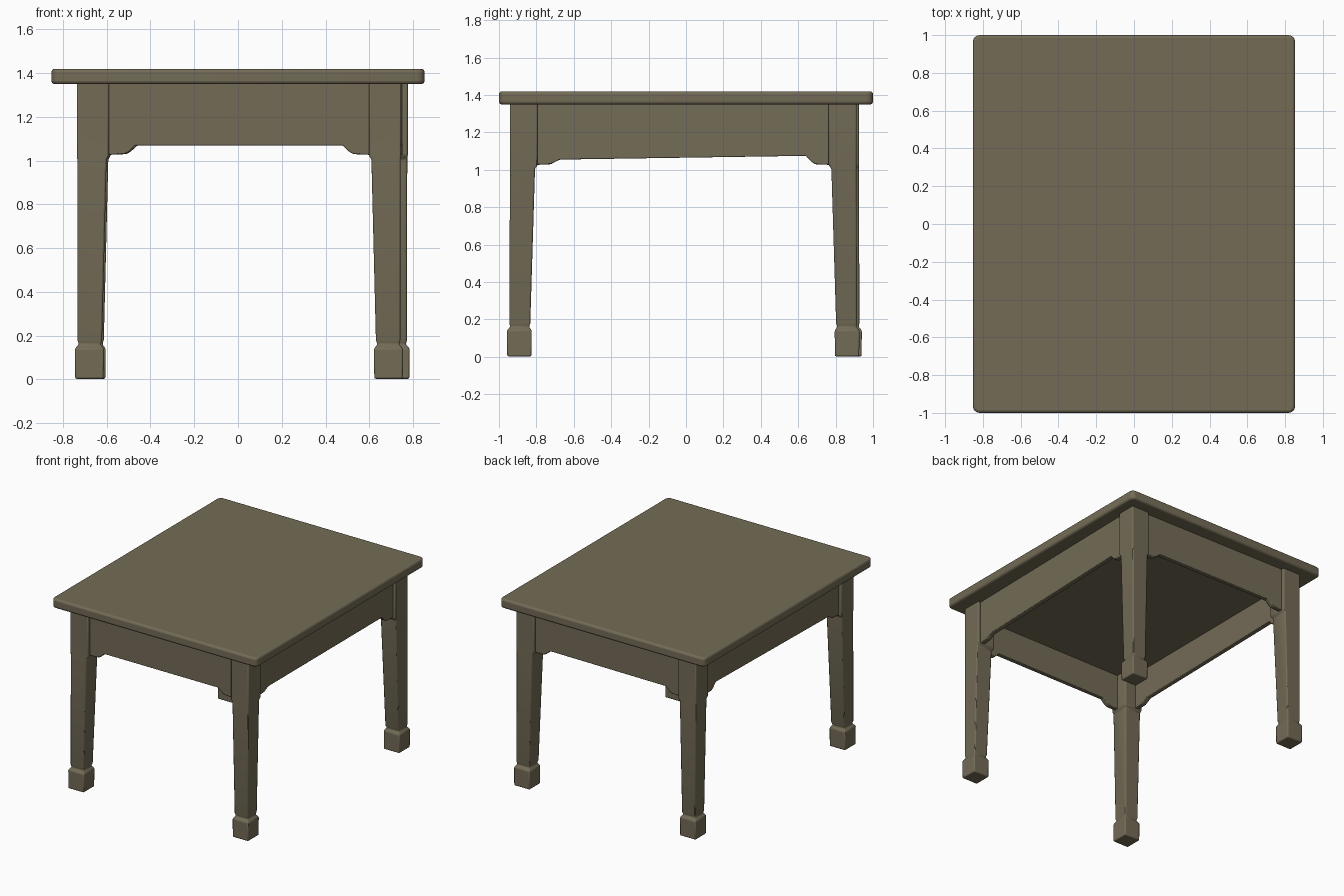
import bpy, bmesh, math
from mathutils import Vector

cube = bpy.data.objects.get("Cube")
if cube:
    bpy.data.objects.remove(cube, do_unlink=True)

# One weathered wood colour
wood = bpy.data.materials.new("olive_brown_wood")
wood.use_nodes = True
colour = (0.172, 0.148, 0.094, 1)
wood.diffuse_color = colour
bsdf = wood.node_tree.nodes["Principled BSDF"]
bsdf.inputs["Base Color"].default_value = colour
bsdf.inputs["Roughness"].default_value = 0.8


def loft(name, rings, bevel, segments=2):
    """Skin matching rings of points, cap both ends and soften the edges."""
    bm = bmesh.new()
    loops = [[bm.verts.new(p) for p in ring] for ring in rings]
    for low, high in zip(loops, loops[1:]):
        for i in range(len(low)):
            j = (i + 1) % len(low)
            bm.faces.new((low[i], low[j], high[j], high[i]))
    bm.faces.new(loops[0])
    bm.faces.new(loops[-1])
    bmesh.ops.recalc_face_normals(bm, faces=bm.faces)
    mesh = bpy.data.meshes.new(name)
    bm.to_mesh(mesh)
    bm.free()
    obj = bpy.data.objects.new(name, mesh)
    bpy.context.collection.objects.link(obj)
    mesh.materials.append(wood)
    mod = obj.modifiers.new("soft_edges", "BEVEL")
    mod.width = bevel
    mod.segments = segments
    mod.limit_method = "ANGLE"
    mod.angle_limit = math.radians(25)
    bpy.ops.object.select_all(action="DESELECT")
    obj.select_set(True)
    bpy.context.view_layer.objects.active = obj
    bpy.ops.object.shade_smooth_by_angle(angle=math.radians(35))
    return obj


# Table top with rounded corners
def rounded_outline(hx, hy, r, z, steps=4):
    points = []
    for k, (sx, sy) in enumerate([(1, 1), (-1, 1), (-1, -1), (1, -1)]):
        for i in range(steps + 1):
            a = math.pi / 2 * (k + i / steps)
            points.append((sx * (hx - r) + r * math.cos(a),
                           sy * (hy - r) + r * math.sin(a), z))
    return points


loft("table_top", [rounded_outline(0.853, 1, 0.035, z) for z in (1.35, 1.42)], 0.015, 3)

# Legs: height, half width, outward drift down the leg
leg_profile = [(1.36, 0.074, 0), (1.024, 0.074, 0), (1.007, 0.067, 0.3),
               (0.18, 0.056, 0.9), (0.16, 0.05, 0.95),
               (0.142, 0.066, 1), (0.003, 0.065, 1)]
corners = {"front_right": (-0.663, -0.867), "front_left": (0.672, -0.867),
           "back_left": (0.702, 0.837), "back_right": (-0.655, 0.85)}

for side, (cx, cy) in corners.items():
    sx, sy = math.copysign(1, cx), math.copysign(1, cy)
    rings = []
    for z, h, drift in leg_profile:
        x, y = cx + sx * 0.016 * drift, cy + sy * 0.024 * drift
        rings.append([(x + a * h, y + b * h, z)
                      for a, b in [(1, 1), (-1, 1), (-1, -1), (1, -1)]])
    loft(side + "_leg", rings, 0.007)


# Aprons: board with a stepped bracket at each end
def apron(name, start, end, low_start, low_end):
    p, q = Vector((*start, 0)), Vector((*end, 0))
    u = (q - p).normalized()
    out = u.cross(Vector((0, 0, 1)))
    n = (q - p).length
    foot = 1.03
    outline = [(0.03, 1.36), (0.03, foot - 0.005), (0.145, foot), (0.165, foot + 0.012),
               (0.195, low_start), (n - 0.195, low_end), (n - 0.165, foot + 0.012),
               (n - 0.145, foot), (n - 0.03, foot - 0.005), (n - 0.03, 1.36)]
    rings = [[p + u * s + out * d + Vector((0, 0, z)) for s, z in outline]
             for d in (0.015, 0.052)]
    loft(name, rings, 0.005)


names = list(corners)
board_names = ("front_apron", "left_apron", "back_apron", "right_apron")
heights = [(1.07, 1.07), (1.055, 1.075), (1.07, 1.07), (1.075, 1.058)]
for i, (board, low) in enumerate(zip(board_names, heights)):
    apron(board, corners[names[i]], corners[names[(i + 1) % 4]], *low)

# Backing panel that closes the frame beneath the top
loft("underside_panel",
     [[(x + math.copysign(0.025, x), y + math.copysign(0.025, y), z)
       for x, y in corners.values()] for z in (1.29, 1.36)], 0.002, 1)
